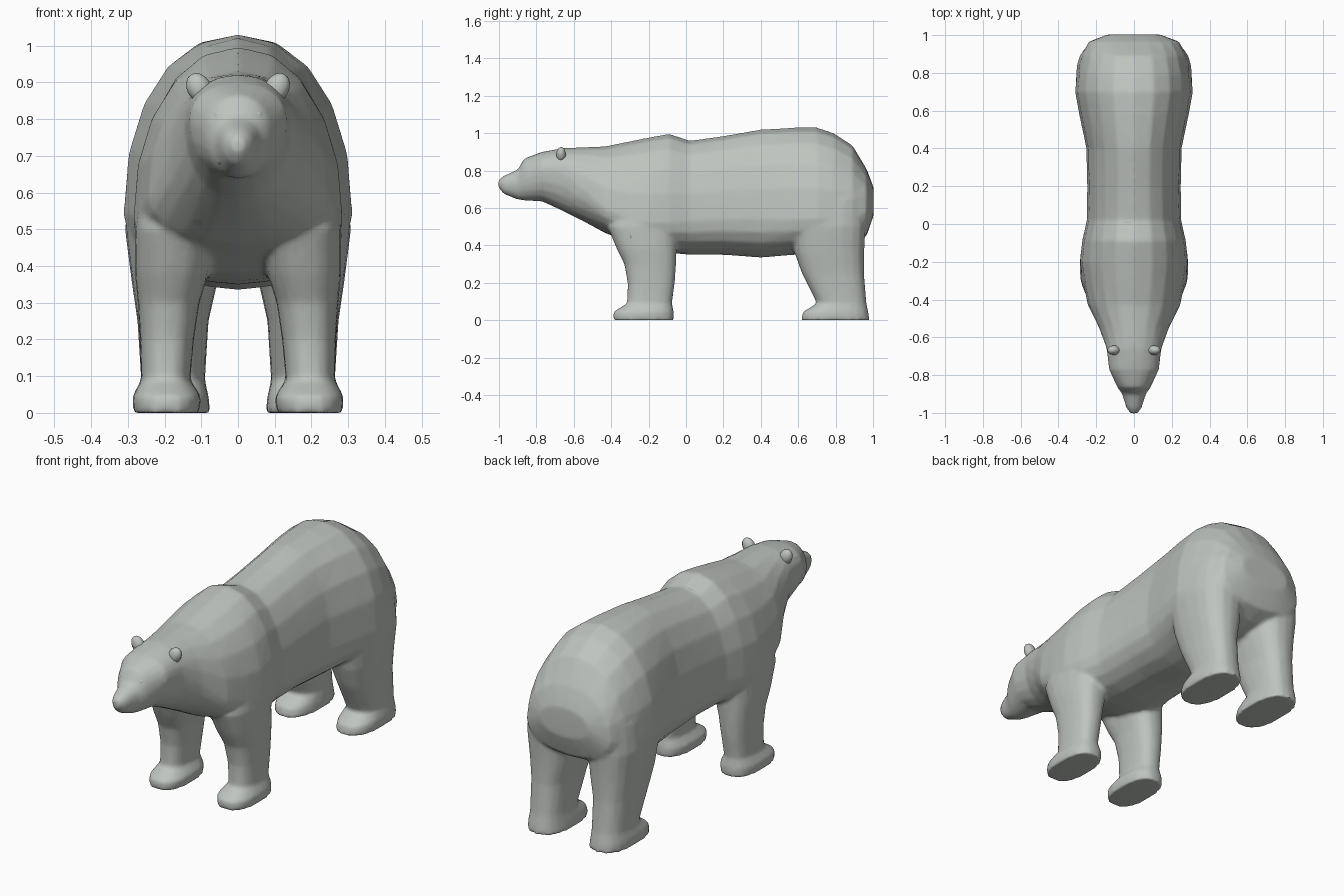
import bpy, bmesh, math
from mathutils import Vector, Matrix

if "Cube" in bpy.data.objects:
    bpy.data.objects.remove(bpy.data.objects["Cube"])

fur = bpy.data.materials.new("pale_grey_fur")
fur.diffuse_color = (0.52, 0.55, 0.52, 1)
fur.use_nodes = True
fur.node_tree.nodes["Principled BSDF"].inputs["Base Color"].default_value = fur.diffuse_color
SIDES = 20


def power(v, e):
    return math.copysign(abs(v) ** e, v)


def loft(bm, rings):
    """Skin closed rings of equal size and cap both ends."""
    loops = [[bm.verts.new(p) for p in r] for r in rings]
    for a, b in zip(loops, loops[1:]):
        for i in range(SIDES):
            j = (i + 1) % SIDES
            bm.faces.new((a[i], a[j], b[j], b[i]))
    bm.faces.new(loops[0])
    bm.faces.new(loops[-1])


def body_ring(y, top, low, w, mid):
    """Egg-like section, widest at height mid."""
    pts = []
    for i in range(SIDES):
        a = 2 * math.pi * i / SIDES
        s = math.sin(a)
        h = top - mid if s > 0 else mid - low
        pts.append(Vector((w * power(math.cos(a), 0.92), y, mid + h * power(s, 0.92))))
    return pts


def leg_ring(side, z, x0, x1, y0, y1):
    pts = []
    for i in range(SIDES):
        a = 2 * math.pi * i / SIDES
        x = (x0 + x1) / 2 + (x1 - x0) / 2 * power(math.cos(a), 0.8)
        y = (y0 + y1) / 2 + (y1 - y0) / 2 * power(math.sin(a), 0.8)
        pts.append(Vector((side * x, y, z)))
    return pts


def finish(bm, name):
    bmesh.ops.recalc_face_normals(bm, faces=bm.faces)
    me = bpy.data.meshes.new(name)
    bm.to_mesh(me)
    bm.free()
    me.materials.append(fur)
    me.polygons.foreach_set("use_smooth", [True] * len(me.polygons))
    ob = bpy.data.objects.new(name, me)
    bpy.context.collection.objects.link(ob)
    return ob


# head, neck and trunk: y, top, bottom, half width, widest height
BODY = [
    (-1.003, .75, .71, .018, .73), (-.975, .772, .675, .04, .73),
    (-.90, .805, .645, .063, .735), (-.865, .865, .64, .088, .76),
    (-.77, .90, .635, .132, .80), (-.66, .92, .585, .145, .79),
    (-.55, .925, .53, .185, .70), (-.43, .93, .465, .245, .59),
    (-.30, .957, .42, .272, .54), (-.20, .977, .38, .286, .52),
    (-.09, .997, .36, .275, .52), (.02, .96, .35, .25, .53),
    (.20, .985, .35, .248, .54), (.40, 1.02, .335, .252, .54),
    (.58, 1.03, .35, .29, .54), (.70, 1.03, .37, .312, .54),
    (.79, 1.0, .38, .303, .54), (.89, .935, .41, .28, .55),
    (.965, .81, .45, .24, .58), (1.003, .71, .56, .14, .63)]
# legs: z, inner x, outer x, front y, back y
FRONT = [
    (0, .105, .286, -.39, -.065), (.045, .10, .288, -.388, -.065),
    (.09, .13, .264, -.315, -.075), (.20, .12, .267, -.312, -.06),
    (.30, .105, .273, -.33, -.053), (.38, .08, .281, -.37, -.05),
    (.50, .06, .282, -.42, -.05), (.60, .08, .265, -.38, -.08)]
HIND = [
    (0, .075, .277, .615, .982), (.045, .08, .277, .625, .975),
    (.09, .09, .264, .70, .965), (.25, .08, .274, .62, .952),
    (.36, .055, .29, .58, .953), (.50, .04, .308, .56, .96),
    (.65, .06, .292, .60, .95)]

bm = bmesh.new()
loft(bm, [body_ring(*r) for r in BODY])
for side in (-1, 1):
    for leg in (FRONT, HIND):
        loft(bm, [leg_ring(side, *r) for r in leg])
body = finish(bm, "bear_body_and_legs")

# blend the overlapping volumes into one skin
m = body.modifiers.new("blend", 'REMESH')
m.mode = 'VOXEL'
m.voxel_size = 0.01
m.use_smooth_shade = True
m = body.modifiers.new("soften", 'SMOOTH')
m.factor = 0.5
m.iterations = 6
m = body.modifiers.new("reduce", 'DECIMATE')
m.ratio = 0.2


def blob(name, loc, size, tilt):
    bm = bmesh.new()
    mat = (Matrix.Translation(loc) @ Matrix.Rotation(tilt, 4, 'Y')
           @ Matrix.Diagonal((*size, 1)))
    bmesh.ops.create_uvsphere(bm, u_segments=12, v_segments=8, radius=1, matrix=mat)
    return finish(bm, name)


# ears and eyes
for side, tag in ((-1, "right"), (1, "left")):
    blob(tag + "_ear", (side * .106, -.668, .885), (.033, .026, .043), side * .5)
    blob(tag + "_eye", (side * .052, -.862, .812), (.019, .02, .014), side * .3)
